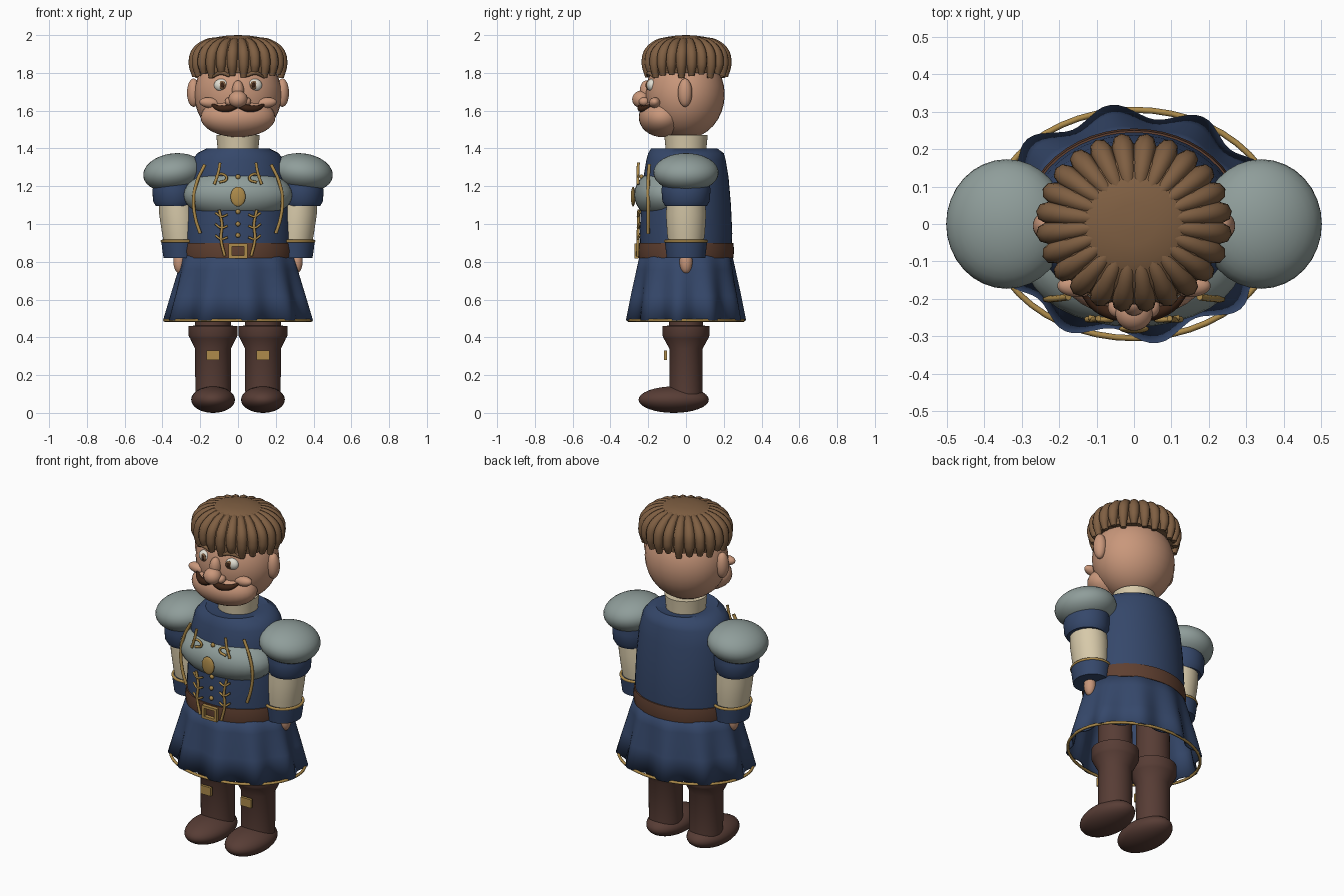
import bpy, bmesh, math
from mathutils import Vector

if "Cube" in bpy.data.objects:
    bpy.data.objects.remove(bpy.data.objects["Cube"])

def mat(name, r, g, b):
    m = bpy.data.materials.new(name)
    m.diffuse_color = tuple((c / 255) ** 2.2 for c in (r, g, b)) + (1,)
    m.use_nodes = True
    m.node_tree.nodes["Principled BSDF"].inputs["Base Color"].default_value = m.diffuse_color
    return m

HAIR = mat("hair_brown", 126, 95, 68)
SKIN = mat("skin", 200, 150, 122)
NAVY = mat("navy_cloth", 56, 73, 106)
STEEL = mat("grey_steel", 142, 156, 153)
CREAM = mat("cream_linen", 214, 200, 168)
GOLD = mat("gold_trim", 172, 138, 76)
BOOT = mat("boot_brown", 88, 63, 56)
BELT = mat("belt_brown", 96, 66, 52)
WHITE = mat("eye_white", 225, 222, 210)
DARK = mat("dark_brown", 62, 40, 28)

def add(name, bm, m):
    bmesh.ops.recalc_face_normals(bm, faces=bm.faces)
    me = bpy.data.meshes.new(name)
    bm.to_mesh(me)
    bm.free()
    me.materials.append(m)
    ob = bpy.data.objects.new(name, me)
    bpy.context.collection.objects.link(ob)
    return ob

def ball(name, loc, rad, m, rot=(0, 0, 0), seg=32):
    bm = bmesh.new()
    bmesh.ops.create_uvsphere(bm, u_segments=seg, v_segments=seg // 2, radius=1)
    bmesh.ops.scale(bm, vec=rad, verts=bm.verts)
    ob = add(name, bm, m)
    ob.location, ob.rotation_euler = loc, rot
    return ob

def box(name, loc, size, m):
    bm = bmesh.new()
    bmesh.ops.create_cube(bm, size=1)
    bmesh.ops.scale(bm, vec=size, verts=bm.verts)
    ob = add(name, bm, m)
    ob.location = loc
    return ob

def loft(name, rings, m, cx=0, caps=True, seg=48, waves=0):
    """Rings are (rx, ry, z, x offset, y offset, wave height)."""
    bm = bmesh.new()
    loops = []
    for ring in rings:
        rx, ry, z, ox, oy, amp = (tuple(ring) + (0, 0, 0))[:6]
        loop = []
        for i in range(seg):
            a = math.tau * i / seg
            w = -amp * math.sin(waves * a)
            loop.append(bm.verts.new((cx + ox + (rx + w) * math.cos(a), oy + (ry + w) * math.sin(a), z)))
        loops.append(loop)
    for p, q in zip(loops, loops[1:]):
        for i in range(seg):
            j = (i + 1) % seg
            bm.faces.new((p[i], p[j], q[j], q[i]))
    if caps:
        bm.faces.new(loops[0])
        bm.faces.new(loops[-1])
    return add(name, bm, m)

def tube(name, pts, r, m, taper=None, closed=False, smooth=True):
    cu = bpy.data.curves.new(name, 'CURVE')
    cu.dimensions = '3D'
    cu.bevel_depth, cu.bevel_resolution, cu.resolution_u = r, 2, 5
    cu.use_fill_caps = True
    sp = cu.splines.new('BEZIER' if smooth else 'POLY')
    points = sp.bezier_points if smooth else sp.points
    points.add(len(pts) - 1)
    for i, (p, co) in enumerate(zip(points, pts)):
        if smooth:
            p.co = co
            p.handle_left_type = p.handle_right_type = 'AUTO'
        else:
            p.co = (*co, 1)
        p.radius = taper[i] if taper else 1
    sp.use_cyclic_u = closed
    cu.materials.append(m)
    ob = bpy.data.objects.new(name, cu)
    bpy.context.collection.objects.link(ob)
    return ob

def ellipse(rx, ry, z, cx=0, n=48):
    return [(cx + rx * math.cos(math.tau * i / n), ry * math.sin(math.tau * i / n), z) for i in range(n)]

# Torso, skirt, belt, neck
loft("tunic_body", [(.285, .24, .84), (.287, .245, .95), (.28, .238, 1.1), (.265, .225, 1.25),
                    (.242, .21, 1.34), (.215, .2, 1.375), (.165, .175, 1.4, 0, -.01),
                    (.115, .12, 1.39)], NAVY)
skirt = loft("skirt", [(.285, .24, .86), (.312, .258, .76, 0, 0, .006), (.348, .282, .62, 0, 0, .014),
                       (.382, .302, .49, 0, 0, .02)], NAVY, caps=False, seg=120, waves=10)
skirt.modifiers.new("thickness", 'SOLIDIFY').thickness = .008
tube("skirt_hem", ellipse(.388, .305, .49), .008, GOLD, closed=True, smooth=False)
loft("belt", [(.292, .25, .82), (.297, .255, .86), (.292, .25, .9)], BELT)
loft("neck", [(.105, .105, 1.34), (.11, .11, 1.42), (.115, .115, 1.47)], CREAM)
ball("chest_plate", (0, -.1, 1.155), (.29, .175, .14), STEEL)

# Belt buckle
for s in (-1, 1):
    box("buckle_side", (s * .041, -.262, .857), (.016, .022, .076), GOLD)
    box("buckle_bar", (0, -.262, .857 + s * .031), (.095, .022, .015), GOLD)

# Chest trims
ball("chest_emblem", (0, -.28, 1.145), (.04, .012, .052), GOLD)
for z, y in ((1.25, -.235), (1.065, -.245), (1.0, -.25), (.94, -.25)):
    ball("button", (0, y, z), (.013, .01, .013), GOLD, seg=12)
for s in (-1, 1):
    tube("outer_cord", [(s * .175, -.195, 1.315), (s * .215, -.2, 1.23), (s * .235, -.2, 1.13),
                        (s * .225, -.2, 1.03), (s * .2, -.2, .95)], .009, GOLD)
    tube("upper_cord", [(s * .095, -.252, 1.325), (s * .105, -.255, 1.27), (s * .125, -.255, 1.21)], .008, GOLD)
    tube("upper_clasp", [(s * .12, -.25, 1.25), (s * .085, -.255, 1.265), (s * .06, -.256, 1.24),
                         (s * .1, -.256, 1.22)], .007, GOLD)
    tube("lower_cord", [(s * .1, -.25, 1.075), (s * .085, -.252, 1.0), (s * .09, -.254, .92),
                        (s * .07, -.256, .83)], .008, GOLD)
    for z in (1.04, .98, .92):
        tube("cord_branch", [(s * .055, -.252, z + .01), (s * .088, -.255, z), (s * .12, -.245, z + .02)], .006, GOLD)

# Arms
for s in (-1, 1):
    ball("shoulder_pad", (s * .34, 0, 1.272), (.163, .173, .102), STEEL, (0, s * .13, 0))
    loft("sleeve_puff", [(.1, .11, 1.095, s * .335), (.117, .125, 1.12, s * .333), (.12, .13, 1.18, s * .333),
                         (.11, .12, 1.25, s * .325)], NAVY)
    loft("lower_sleeve", [(.085, .088, .86, s * .3), (.095, .1, .95, s * .307), (.102, .106, 1.05, s * .315),
                          (.095, .1, 1.16, s * .325)], CREAM)
    loft("cuff", [(.092, .102, .82, s * .302), (.1, .108, .87, s * .302), (.104, .113, .912, s * .302)], NAVY)
    tube("cuff_trim", ellipse(.1, .109, .909, s * .302), .008, GOLD, closed=True, smooth=False)
    ball("hand", (s * .31, 0, .8), (.032, .034, .062), SKIN)

# Legs
for s in (-1, 1):
    c = s * .132
    loft("boot_leg", [(.09, .085, .06), (.094, .088, .12), (.095, .088, .34), (.122, .118, .395), (.13, .125, .41),
                      (.13, .125, .46), (.095, .09, .462), (.09, .088, .84)], BOOT, cx=c)
    ball("shoe", (c, -.065, .07), (.116, .186, .07), BOOT)
    box("boot_buckle", (c, -.108, .305), (.068, .016, .05), GOLD)

# Head and face
ball("head", (0, -.005, 1.685), (.232, .21, .235), SKIN)
ball("jaw", (0, -.125, 1.565), (.198, .125, .105), SKIN)
ball("nose_tip", (0, -.237, 1.66), (.05, .048, .046), SKIN)
ball("nose_bridge", (0, -.21, 1.705), (.032, .035, .055), SKIN)
for s in (-1, 1):
    ball("ear", (s * .235, -.005, 1.695), (.035, .038, .075), SKIN)
    ball("nostril", (s * .045, -.222, 1.648), (.025, .028, .023), SKIN, seg=16)
    ball("cheek", (s * .15, -.165, 1.642), (.055, .03, .028), SKIN, (0, s * -.1, 0))
    ball("eye", (s * .087, -.18, 1.735), (.04, .027, .034), WHITE)
    ball("iris", (s * .084, -.203, 1.735), (.021, .008, .023), HAIR, (0, 0, s * .3), 16)
    ball("pupil", (s * .083, -.21, 1.735), (.011, .004, .013), DARK, (0, 0, s * .3), 16)
    tube("eyebrow", [(s * .045, -.2, 1.785), (s * .09, -.196, 1.8), (s * .14, -.168, 1.775)], .012, HAIR,
         (.7, 1, .4))
    tube("moustache", [(0, -.238, 1.628), (s * .05, -.238, 1.612), (s * .1, -.218, 1.612),
                       (s * .14, -.182, 1.635)], .02, DARK, (.6, 1, .8, .3))

# Hair: cap with radiating locks
loft("hair_cap", [(.226, .205, 1.8), (.238, .215, 1.86), (.228, .205, 1.91), (.185, .165, 1.96),
                  (.11, .105, 1.99), (.06, .055, 1.997), (.01, .01, 2.0)], HAIR)
N = 24
for i in range(N):
    a = math.tau * (i + .5) / N
    drop = .012 * math.sin(i * 2.4)
    path = [(.085, 1.975), (.165, 1.955), (.222, 1.905), (.236, 1.845), (.228, 1.785 + drop)]
    tube("hair_lock", [(r * math.cos(a), r * .9 * math.sin(a) + .003, z) for r, z in path],
         .029, HAIR, (.5, .85, 1.05, .95, .55))

# Smooth shading with sharp edges kept
for ob in bpy.context.scene.objects:
    ob.select_set(ob.type == 'MESH')
bpy.context.view_layer.objects.active = skirt
bpy.ops.object.shade_smooth_by_angle(angle=math.radians(40))
